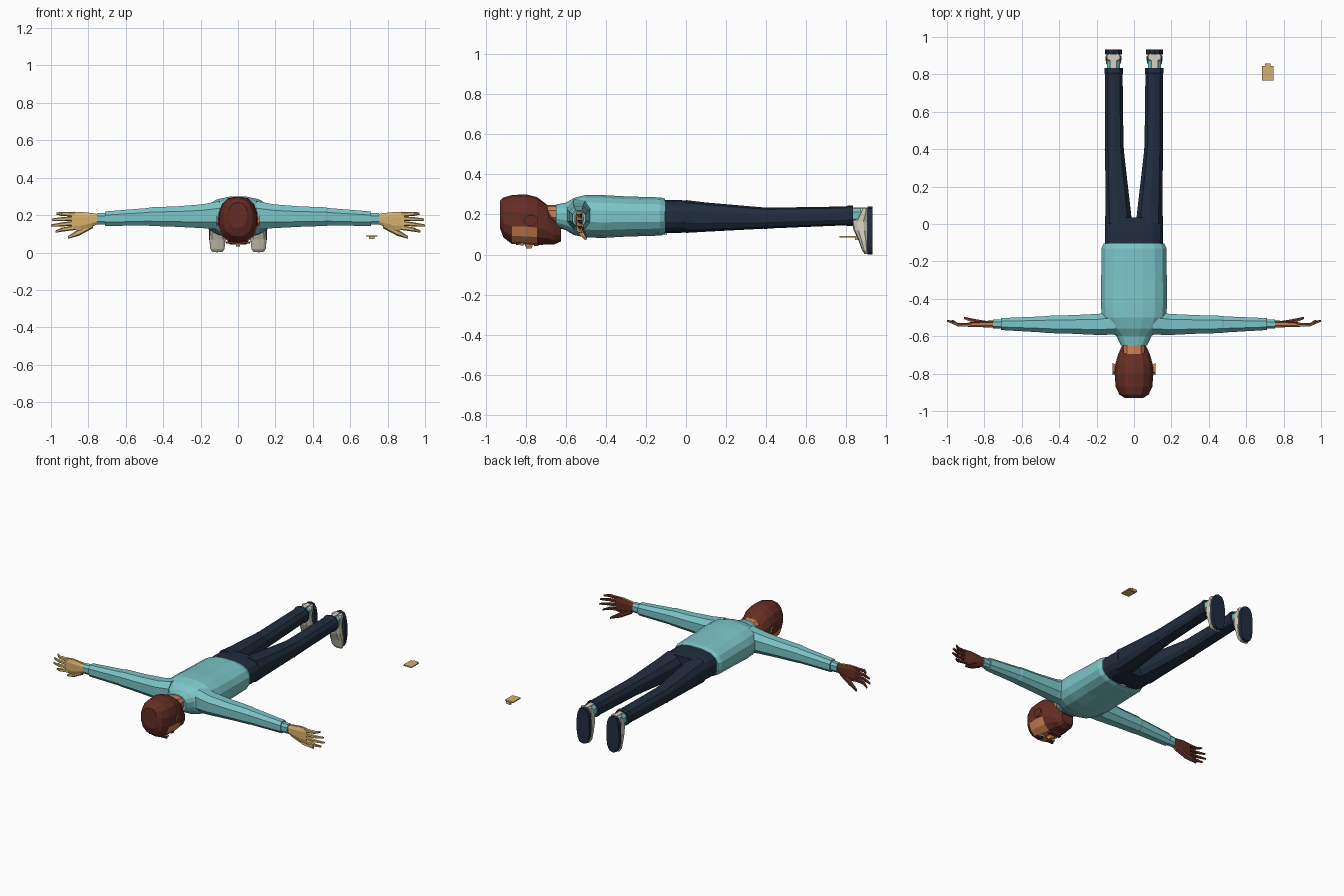
import bpy
import bmesh
from math import cos, sin, pi, copysign
from mathutils import Vector

default_cube = bpy.data.objects.get("Cube")
if default_cube:
    bpy.data.objects.remove(default_cube, do_unlink=True)


def make_material(name, colour):
    material = bpy.data.materials.new(name)
    material.use_nodes = True
    rgba = (*colour, 1)
    material.diffuse_color = rgba
    material.node_tree.nodes["Principled BSDF"].inputs["Base Color"].default_value = rgba
    return material


teal = make_material("teal_cloth", (.2, .56, .58))
navy = make_material("navy_cloth", (.015, .026, .05))
brown = make_material("brown_hair", (.13, .027, .018))
skin = make_material("warm_skin", (.61, .22, .08))
tan = make_material("pale_tan", (.67, .44, .16))
white = make_material("off_white", (.68, .63, .52))


def finish(name, bm, materials, rule=None):
    """Turn a bmesh into an object, picking a material per face by the rule."""
    bmesh.ops.recalc_face_normals(bm, faces=bm.faces[:])
    bm.normal_update()
    if rule:
        for face in bm.faces:
            face.material_index = rule(face.calc_center_median(), face.normal)
    mesh = bpy.data.meshes.new(name)
    bm.to_mesh(mesh)
    bm.free()
    for material in materials:
        mesh.materials.append(material)
    obj = bpy.data.objects.new(name, mesh)
    bpy.context.collection.objects.link(obj)
    return obj


def loft(name, axis, rings, materials, sides=8, side=1, power=.8, rule=None):
    """Skin rounded rings (position, centre a, centre b, radius a, radius b) along an axis."""
    bm = bmesh.new()
    loops = []
    for position, ca, cb, ra, rb in rings:
        loop = []
        for k in range(sides):
            angle = 2 * pi * (k + .5) / sides
            c, s = cos(angle), sin(angle)
            a = ca + ra * copysign(abs(c) ** power, c)
            b = cb + rb * copysign(abs(s) ** power, s)
            point = {"x": (position, a, b), "y": (a, position, b), "z": (a, b, position)}[axis]
            loop.append(bm.verts.new((point[0] * side, point[1], point[2])))
        loops.append(loop)
    for first, second in zip(loops, loops[1:]):
        for k in range(sides):
            j = (k + 1) % sides
            bm.faces.new((first[k], first[j], second[j], second[k]))
    bm.faces.new(loops[0])
    bm.faces.new(loops[-1])
    return finish(name, bm, materials, rule)


def box(name, centre, size, material, taper=1):
    """A box whose lower end is scaled by taper."""
    bm = bmesh.new()
    bmesh.ops.create_cube(bm, size=1)
    for vert in bm.verts:
        scale = taper if vert.co.z < 0 else 1
        vert.co = Vector((vert.co.x * size[0] * scale, vert.co.y * size[1] * scale,
                          vert.co.z * size[2])) + Vector(centre)
    return finish(name, bm, [material])


def hand_rule(centre, normal):
    # palm side, back side and rims
    if normal.y < -.4:
        return 0
    return 1 if normal.y > .4 else 2


def head_rule(centre, normal):
    # the face opening between the fringe and the beard
    return 1 if centre.z < .125 and -.88 < centre.y < -.75 else 0


# Shirt, with a collar narrowing to the neck
loft("shirt_body", "y", [
    (-.105, 0, .19, .165, .09), (-.13, 0, .19, .177, .097), (-.3, 0, .19, .178, .102),
    (-.42, 0, .19, .18, .109), (-.5, 0, .192, .175, .108), (-.56, 0, .19, .145, .094),
    (-.6, 0, .19, .095, .07), (-.65, 0, .195, .07, .056)], [teal], sides=16)
loft("neck", "y", [(-.62, 0, .2, .058, .045), (-.73, 0, .205, .06, .045)], [skin], sides=10)
box("collar_front", (0, -.628, .137), (.07, .04, .02), navy)

# Trousers: hips, then one leg on each side below
loft("trouser_hips", "y", [
    (-.13, 0, .19, .155, .085), (-.05, 0, .19, .158, .084), (.035, 0, .19, .157, .079)],
    [navy], sides=16, power=.7)
box("belt_buckle", (0, -.1, .103), (.03, .012, .009), white)

# Head with hair and beard in one shell
loft("head", "y", [
    (-.93, 0, .2, .05, .068), (-.912, 0, .185, .08, .1), (-.87, 0, .175, .1, .122),
    (-.8, 0, .175, .106, .126), (-.745, 0, .167, .101, .12), (-.695, 0, .15, .086, .1),
    (-.66, 0, .118, .07, .068), (-.625, 0, .11, .045, .045)],
    [brown, skin], sides=14, power=.85, rule=head_rule)
box("nose", (0, -.785, .047), (.034, .05, .032), skin, taper=.55)
box("moustache", (0, -.748, .051), (.085, .022, .018), brown)
box("mouth", (0, -.727, .052), (.045, .008, .009), skin)

for label, s in (("left", 1), ("right", -1)):
    # Face details
    box(label + "_eye", (s * .04, -.82, .053), (.034, .016, .009), white)
    box(label + "_pupil", (s * .04, -.82, .05), (.014, .014, .009), navy)
    box(label + "_eyebrow", (s * .042, -.843, .053), (.046, .011, .012), brown)
    loft(label + "_ear", "x", [(.09, -.775, .165, .02, .018), (.115, -.775, .17, .034, .027)],
         [skin, brown], side=s, rule=lambda c, n: 1 if abs(n.x) > .8 else 0)

    # Sleeve and its narrower cuff
    loft(label + "_sleeve", "x", [
        (.1, -.53, .2, .065, .08), (.19, -.537, .194, .06, .068), (.33, -.537, .192, .053, .058),
        (.47, -.537, .192, .049, .053), (.48, -.537, .191, .046, .05),
        (.71, -.535, .181, .034, .041)], [teal], side=s)
    loft(label + "_cuff", "x", [(.69, -.535, .18, .026, .033), (.755, -.535, .18, .026, .032)],
         [teal], side=s)

    # Hand: palm, four fingers, thumb
    hand_colours = [tan, brown, skin]
    loft(label + "_palm", "x", [
        (.74, -.535, .18, .019, .026), (.78, -.535, .175, .019, .038),
        (.84, -.536, .168, .016, .053), (.89, -.538, .168, .012, .051)],
        hand_colours, side=s, rule=hand_rule)
    for k, reach in enumerate((.975, 1, .995, .97)):
        base, tip = .133 + k * .024, .112 + k * .032
        middle = (base + tip) / 2
        loft(label + "_finger_" + str(k), "x", [
            (.875, -.538, base, .011, .013), (.94, -.539, middle, .01, .011),
            (reach, -.517, tip, .006, .006)],
            hand_colours, sides=6, side=s, rule=hand_rule)
    loft(label + "_thumb", "x", [
        (.775, -.533, .15, .014, .02), (.85, -.52, .108, .013, .018),
        (.91, -.502, .08, .007, .007)],
        hand_colours, sides=6, side=s, rule=hand_rule)

    # Trouser leg with a knee seam and a slightly flared hem
    loft(label + "_leg", "y", [
        (0, .082, .19, .075, .082), (.1, .087, .187, .069, .073), (.39, .104, .182, .052, .053),
        (.4, .105, .181, .054, .055), (.41, .105, .182, .051, .052),
        (.8, .108, .193, .049, .047), (.81, .108, .194, .052, .052),
        (.835, .108, .194, .051, .05)], [navy], sides=10, side=s)

    # Foot hanging toes down: sock, shoe, heel strip and sole
    loft(label + "_sock", "y", [(.8, .11, .195, .037, .038), (.885, .11, .195, .037, .038)],
         [teal], side=s)
    loft(label + "_shoe", "z", [
        (.003, .11, .903, .028, .01), (.02, .11, .896, .04, .016), (.07, .11, .888, .044, .026),
        (.12, .11, .876, .041, .038), (.165, .11, .87, .037, .042), (.2, .11, .884, .039, .03),
        (.232, .11, .893, .036, .02)], [white], sides=10, side=s)
    box(label + "_heel_strip", (s * .108, .87, .233), (.03, .07, .006), white)
    loft(label + "_sole", "y", [(.906, .11, .12, .046, .119), (.932, .11, .12, .047, .12)],
         [navy], sides=14, side=s, power=.75)

# Small loose plate beside the feet
box("loose_plate", (.715, .807, .088), (.06, .078, .007), tan)
box("plate_tab", (.715, .85, .086), (.03, .014, .008), tan)
box("plate_clip", (.715, .85, .079), (.028, .012, .014), tan)
